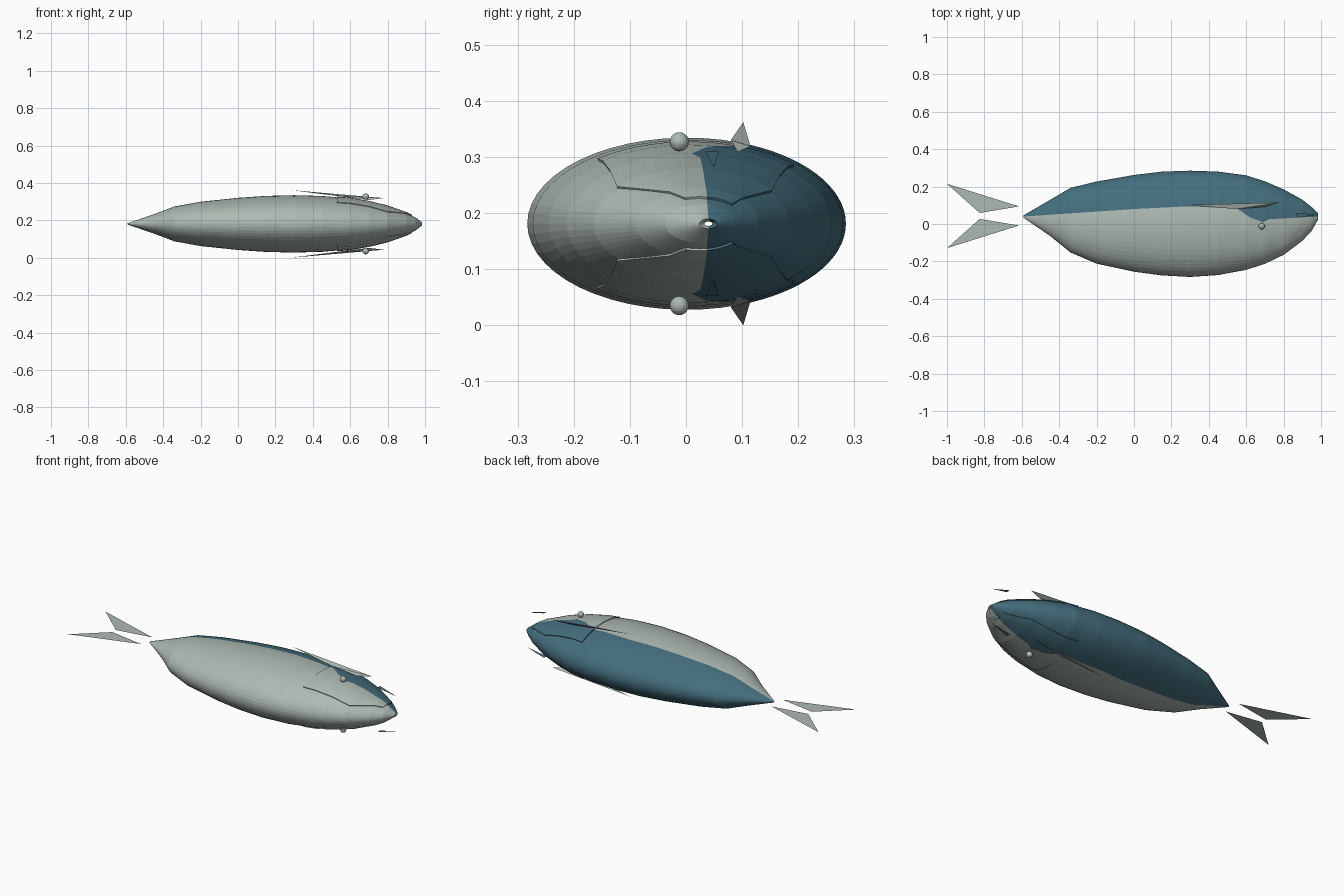
import bpy, bmesh, math
from mathutils import Vector

cube = bpy.data.objects.get("Cube")
if cube:
    bpy.data.objects.remove(cube)

MID_Z = 0.181      # height of the body axis
FLAT = 0.54        # body thickness against body height
NOTCH = 0.53       # rear edge of the gill covers


def material(name, rgb):
    m = bpy.data.materials.new(name)
    m.use_nodes = True
    colour = (*rgb, 1)
    m.diffuse_color = colour
    bsdf = m.node_tree.nodes["Principled BSDF"]
    bsdf.inputs["Base Color"].default_value = colour
    bsdf.inputs["Roughness"].default_value = 0.7
    return m


GREY = material("silver grey", (0.42, 0.49, 0.45))
TEAL = material("deep teal", (0.058, 0.156, 0.205))


def interp(table, x, col=1):
    for a, b in zip(table, table[1:]):
        if x <= b[0]:
            t = max(0, (x - a[0]) / (b[0] - a[0]))
            return a[col] + (b[col] - a[col]) * t
    return table[-1][col]


def finish(bm, name, mats):
    mesh = bpy.data.meshes.new(name)
    bm.to_mesh(mesh)
    bm.free()
    for m in mats:
        mesh.materials.append(m)
    ob = bpy.data.objects.new(name, mesh)
    bpy.context.collection.objects.link(ob)
    return ob


# Body profile: x, upper edge y, lower edge y
PROFILE = [(-.59, .047, .033), (-.45, .128, -.063), (-.34, .193, -.152), (-.2, .227, -.212),
           (0, .262, -.255), (.15, .28, -.275), (.3, .285, -.283), (.45, .28, -.273),
           (.6, .26, -.245), (.7, .228, -.213), (.8, .185, -.165), (.9, .13, -.09),
           (.95, .09, -.037), (.975, .066, .008), (.985, .055, .024)]
# Line between the teal back and the grey belly: x, y
DIVIDE = [(-.59, .04), (0, .08), (.3, .095), (.55, .082), (.62, .035), (.69, .01),
          (.72, .025), (.985, .04)]


def ring(x):
    hi, lo = interp(PROFILE, x, 1), interp(PROFILE, x, 2)
    return (hi + lo) / 2, (hi - lo) / 2


def angle(x, y):
    c, r = ring(x)
    return math.asin(max(-.95, min(.95, (y - c) / r)))


def skin(x, a, lift=0):
    c, r = ring(x)
    return Vector((x, c + (r + lift) * math.sin(a), MID_Z + (r + lift) * FLAT * math.cos(a)))


def spread(a, b, n):
    return [a + (b - a) * i / n for i in range(n)]


# Body: open tube whose edges follow the colour line
HALF = 32
stations = sorted({p[0] for p in PROFILE} | {p[0] for p in DIVIDE})
bm = bmesh.new()
rings = []
for x in stations:
    a = angle(x, interp(DIVIDE, x))
    around = spread(a, math.pi - a, HALF) + spread(math.pi - a, math.tau + a, HALF)
    rings.append([bm.verts.new(skin(x, t)) for t in around])
for r0, r1 in zip(rings, rings[1:]):
    for i in range(2 * HALF):
        j = (i + 1) % (2 * HALF)
        f = bm.faces.new((r0[i], r0[j], r1[j], r1[i]))
        f.material_index = 1 if i < HALF else 0
bmesh.ops.recalc_face_normals(bm, faces=bm.faces[:])
finish(bm, "body", [GREY, TEAL])

# Gill covers: x, lower edge y, upper edge y
COVER = [(NOTCH, -.155, .19), (.8, -.12, .15), (.93, 0, .08)]


def gill_cover(name, side):
    bm = bmesh.new()
    n = 8
    rows = []
    xs = [NOTCH] + [x for x in stations if NOTCH < x < .93] + [.93]
    for x in xs:
        low, high = (angle(x, interp(COVER, x, k)) for k in (1, 2))
        mid = min(high, max(low, angle(x, interp(DIVIDE, x))))
        row = []
        for a in spread(low, mid, n) + spread(mid, high, n) + [high]:
            p = skin(x, a, .003)
            p.z = MID_Z + side * (p.z - MID_Z)
            row.append(bm.verts.new(p))
        rows.append(row)
    for r0, r1 in zip(rows, rows[1:]):
        for i in range(2 * n):
            quad = [r0[i], r1[i], r1[i + 1], r0[i + 1]]
            f = bm.faces.new(quad if side > 0 else quad[::-1])
            f.material_index = 1 if i >= n else 0
    ob = finish(bm, name, [GREY, TEAL])
    mod = ob.modifiers.new("thickness", "SOLIDIFY")
    mod.thickness = .005
    mod.offset = 0


def sheet(name, points, mat, faces=((0, 1, 2),)):
    bm = bmesh.new()
    vs = [bm.verts.new(p) for p in points]
    for f in faces:
        bm.faces.new([vs[i] for i in f])
    bmesh.ops.recalc_face_normals(bm, faces=bm.faces[:])
    return finish(bm, name, [mat])


# Parts repeated on both flanks
SOLID = ((0, 1, 2), (0, 1, 3), (0, 2, 3), (1, 2, 3))
for label, s in (("upper", 1), ("lower", -1)):
    gill_cover(label + "_gill_cover", s)

    # Side fin: thin long wedge
    fin = [(.28, .102, .181), (.78, .115, .138), (.55, .08, .149), (.7, .092, .128)]
    sheet(label + "_side_fin", [(x, y, MID_Z + s * z) for x, y, z in fin], GREY, SOLID)

    # Small nose fin
    tip = [(.87, .034, .129), (.87, .058, .129), (.985, .05, .1)]
    sheet(label + "_nose_fin", [(x, y, MID_Z + s * z) for x, y, z in tip], TEAL)

    # Eye
    bm = bmesh.new()
    bmesh.ops.create_uvsphere(bm, u_segments=16, v_segments=10, radius=.017)
    eye = finish(bm, label + "_eye", [GREY])
    eye.location = (.683, -.012, MID_Z + s * .146)

# Tail: two flat blades mirrored across the tail axis
for label, s in (("back", 1), ("belly", -1)):
    blade = [(-1, .172), (-.825, .016), (-.615, .051)]
    sheet(label + "_tail_blade", [(x, .043 + s * y, MID_Z) for x, y in blade], GREY)
